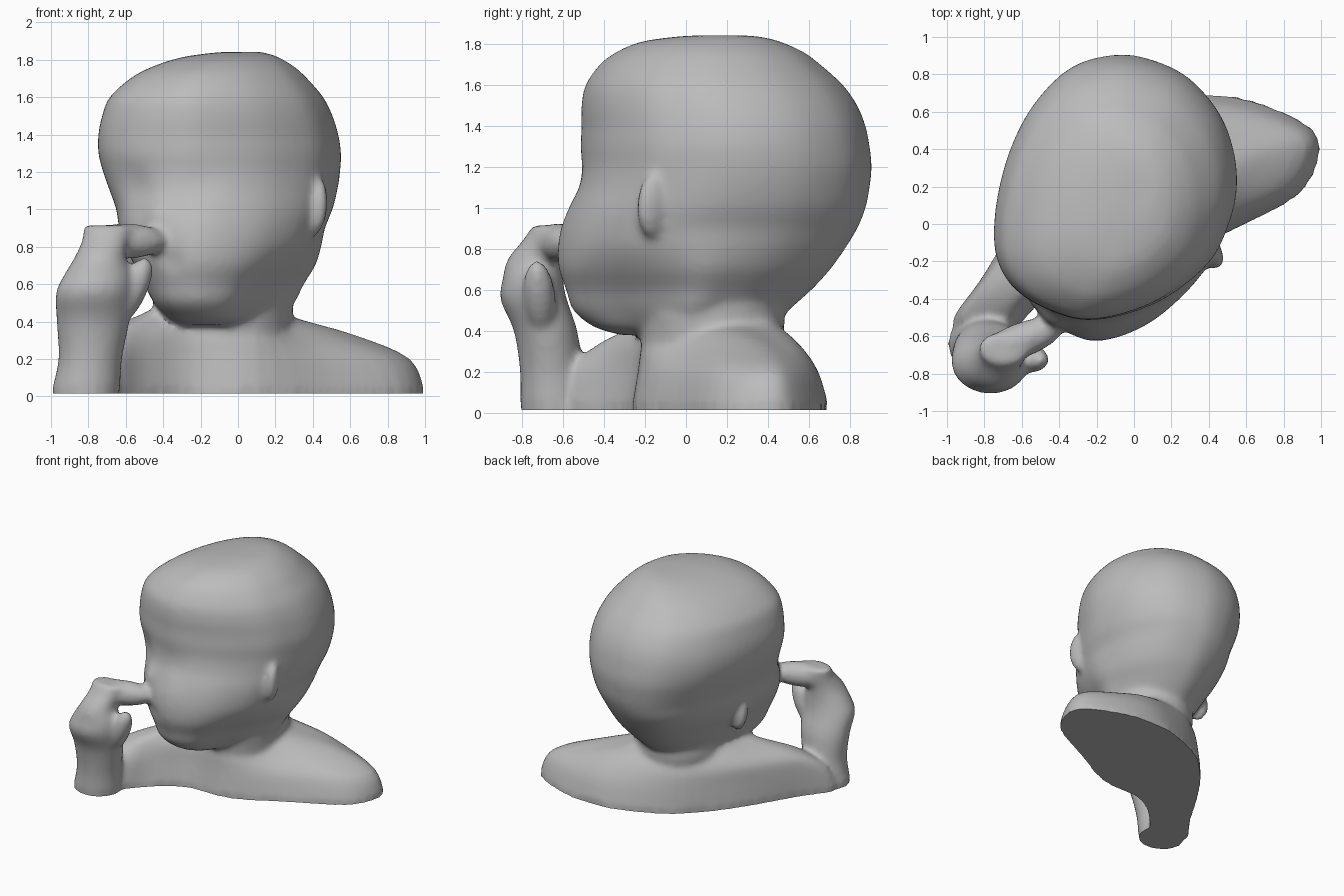
import bpy, bmesh, math
from mathutils import Vector, Matrix

if "Cube" in bpy.data.objects:
    bpy.data.objects.remove(bpy.data.objects["Cube"])

clay = bpy.data.materials.new("grey clay")
clay.diffuse_color = (0.5, 0.5, 0.5, 1)
clay.use_nodes = True
clay.node_tree.nodes["Principled BSDF"].inputs["Base Color"].default_value = clay.diffuse_color


def spline(a, b, c, d, t):
    return 0.5 * (2 * b + (c - a) * t + (2 * a - 5 * b + 4 * c - d) * t * t
                  + (3 * b - a - 3 * c + d) * t ** 3)


def smooth_ring(pts, steps=4):
    n = len(pts)
    return [spline(*(pts[(i + k) % n] for k in (-1, 0, 1, 2)), s / steps)
            for i in range(n) for s in range(steps)]


def loft(name, rings, steps=4):
    """Skin closed rings of equal length, smoothly in both directions."""
    rings = [smooth_ring([Vector(p) for p in r]) for r in rings]
    last, rows = len(rings) - 1, []
    for i in range(last):
        four = [rings[min(max(i + k, 0), last)] for k in (-1, 0, 1, 2)]
        for s in range(steps):
            rows.append([spline(*q, s / steps) for q in zip(*four)])
    rows.append(rings[-1])
    bm = bmesh.new()
    vs = [[bm.verts.new(p) for p in r] for r in rows]
    for a, b in zip(vs, vs[1:]):
        for j in range(len(a)):
            k = (j + 1) % len(a)
            bm.faces.new((a[j], a[k], b[k], b[j]))
    bm.faces.new(vs[0][::-1])
    bm.faces.new(vs[-1])
    return finish(name, bm)


def finish(name, bm):
    bmesh.ops.recalc_face_normals(bm, faces=bm.faces)
    me = bpy.data.meshes.new(name)
    bm.to_mesh(me)
    bm.free()
    ob = bpy.data.objects.new(name, me)
    bpy.context.collection.objects.link(ob)
    parts.append(ob)
    return ob


def blob(name, a, b, r, flat=1.0):
    """Rounded lozenge running from a to b."""
    a, b = Vector(a), Vector(b)
    d = b - a
    bm = bmesh.new()
    bmesh.ops.create_uvsphere(bm, u_segments=20, v_segments=14, radius=1)
    m = (Matrix.Translation((a + b) / 2) @ d.to_track_quat('Z', 'Y').to_matrix().to_4x4()
         @ Matrix.Diagonal((r, r * flat, d.length / 2, 1)))
    bmesh.ops.transform(bm, matrix=m, verts=bm.verts)
    return finish(name, bm)


def ellipse_ring(z, x0, x1, y0, y1, n=12):
    return [((x0 + x1) / 2 + (x1 - x0) / 2 * math.cos(t * math.tau / n),
             (y0 + y1) / 2 + (y1 - y0) / 2 * math.sin(t * math.tau / n), z) for t in range(n)]


parts = []

# Head: a turned oval fitted to a box at each height, narrowing to the chin below
skull = [(.555, .2), (.535, .41), (.455, .61), (.295, .79), (.1, .885), (-.1, .915), (-.34, .85),
         (-.535, .655), (-.66, .41), (-.73, .14), (-.745, -.1), (-.7, -.26), (-.6, -.38),
         (-.44, -.47), (-.25, -.52), (-.02, -.48), (.2, -.38), (.41, -.2), (.51, 0)]
jaw = [(.55, .27), (.5, .45), (.4, .62), (.25, .78), (.08, .88), (-.1, .91), (-.32, .83),
       (-.51, .64), (-.64, .4), (-.72, .13), (-.74, -.1), (-.71, -.26), (-.63, -.4),
       (-.5, -.48), (-.33, -.52), (-.13, -.48), (.02, -.38), (.18, -.18), (.38, .05)]
levels = [  # z, x min, x max, y min, y max
    (.38, -.31, .12, -.32, .3), (.42, -.38, .22, -.45, .42), (.5, -.45, .30, -.55, .50),
    (.6, -.50, .35, -.585, .61),
    (.7, -.55, .41, -.62, .70), (.8, -.60, .44, -.625, .77), (.9, -.63, .46, -.61, .83),
    (1.0, -.645, .50, -.575, .87), (1.1, -.68, .525, -.535, .89), (1.2, -.715, .54, -.515, .90),
    (1.3, -.74, .545, -.515, .89), (1.4, -.74, .53, -.51, .87), (1.5, -.72, .50, -.51, .83),
    (1.6, -.68, .45, -.49, .76), (1.7, -.57, .365, -.42, .65), (1.76, -.46, .30, -.34, .57),
    (1.81, -.31, .22, -.22, .46), (1.835, -.15, .15, -.05, .36), (1.842, -.05, .1, .08, .25)]
head_rings = []
for z, x0, x1, y0, y1 in levels:
    f = min(1, max(0, (.85 - z) / .35))
    head_rings.append([(x0 + (sx + (jx - sx) * f + .74) / 1.29 * (x1 - x0),
                        y0 + (sy + (jy - sy) * f + .52) / 1.43 * (y1 - y0), z)
                       for (sx, sy), (jx, jy) in zip(skull, jaw)])
head = loft("head", head_rings)

# Face relief: soft pushes (centre, radius, amount along the facing direction)
facing = Vector((-.36, -.93, 0))
relief = [((-.57, -.42, 1.12), .10, -.03), ((-.22, -.53, 1.12), .11, -.015),
          ((-.44, -.52, .98), .07, .035), ((-.36, -.6, .72), .05, -.02)]
for v in head.data.vertices:
    v.co += facing * sum(k * math.exp(-((v.co - Vector(c)).length / r) ** 2)
                         for c, r, k in relief)

# Neck, sunk into the shoulders
loft("neck", [ellipse_ring(*r) for r in (
    (.2, -.33, .25, -.2, .4), (.34, -.36, .28, -.22, .46),
    (.42, -.38, .29, -.23, .48), (.5, -.38, .295, -.24, .48), (.62, -.4, .29, -.22, .5))])

# Shoulders: flat base sweeping up to the neck
shoulder_rings = [
    (.02, [(1, .4), (.9, .55), (.56, .68), (.2, .68), (-.22, .5), (-.53, .17), (-.81, -.28),
           (-.98, -.55), (-.7, -.62), (-.5, -.42), (-.25, -.27), (.1, -.25), (.5, -.05), (.88, .15)]),
    (.2, [(.92, .4), (.82, .52), (.5, .63), (.2, .63), (-.21, .48), (-.52, .15), (-.78, -.25),
          (-.92, -.5), (-.7, -.58), (-.5, -.38), (-.25, -.24), (.1, -.22), (.45, -.02), (.8, .18)]),
    (.33, [(.62, .35), (.54, .45), (.4, .54), (.15, .55), (-.2, .45), (-.5, .14), (-.69, -.16),
           (-.78, -.35), (-.66, -.44), (-.48, -.33), (-.25, -.22), (.08, -.2), (.3, 0), (.52, .18)]),
    (.43, [(.28, .22), (.25, .33), (.2, .42), (.05, .45), (-.17, .39), (-.41, .12), (-.5, -.08),
           (-.54, -.2), (-.48, -.25), (-.4, -.22), (-.25, -.18), (.0, -.16), (.18, 0), (.26, .13)]),
    (.5, [(.24, .22), (.22, .31), (.16, .38), (.04, .4), (-.14, .34), (-.34, .1), (-.38, -.05),
          (-.4, -.12), (-.36, -.18), (-.3, -.18), (-.22, -.14), (.0, -.12), (.14, 0), (.22, .12)])]
loft("shoulders", [[(x, y, z) for x, y in r] for z, r in shoulder_rings])

# Raised forearm and fist
arm = [(.02, -1, -.63, -.81, -.47), (.2, -.96, -.62, -.81, -.5), (.4, -.97, -.58, -.84, -.53),
       (.55, -.975, -.57, -.905, -.58), (.65, -.93, -.57, -.895, -.6), (.75, -.87, -.6, -.87, -.6),
       (.85, -.83, -.58, -.79, -.58), (.915, -.83, -.56, -.75, -.58)]
loft("forearm", [ellipse_ring(*r) for r in arm])
blob("finger", (-.82, -.7, .83), (-.38, -.54, .83), .095)
blob("thumb", (-.66, -.7, .38), (-.48, -.73, .74), .08)

# Ears, one on each side of the turned head
blob("ear", (.39, -.16, .85), (.42, -.14, 1.18), .10, .6)
blob("ear", (-.54, .12, .64), (-.57, .08, .92), .09, .6)

# Fuse everything into one smooth skin
bpy.ops.object.select_all(action='DESELECT')
for ob in parts:
    ob.select_set(True)
bpy.context.view_layer.objects.active = head
bpy.ops.object.join()
bust = bpy.context.view_layer.objects.active
bust.name = "infant_bust"
fuse = bust.modifiers.new("fuse", 'REMESH')
fuse.mode, fuse.voxel_size = 'VOXEL', 0.02
soften = bust.modifiers.new("soften", 'SMOOTH')
soften.factor, soften.iterations = 0.5, 8
bpy.ops.object.convert(target='MESH')

# Keep the underside flat
for v in bust.data.vertices:
    if v.co.z < .035:
        v.co.z = .015
bust.data.materials.clear()
bust.data.materials.append(clay)
for p in bust.data.polygons:
    p.material_index = 0
bpy.ops.object.shade_smooth_by_angle(angle=math.radians(50))
